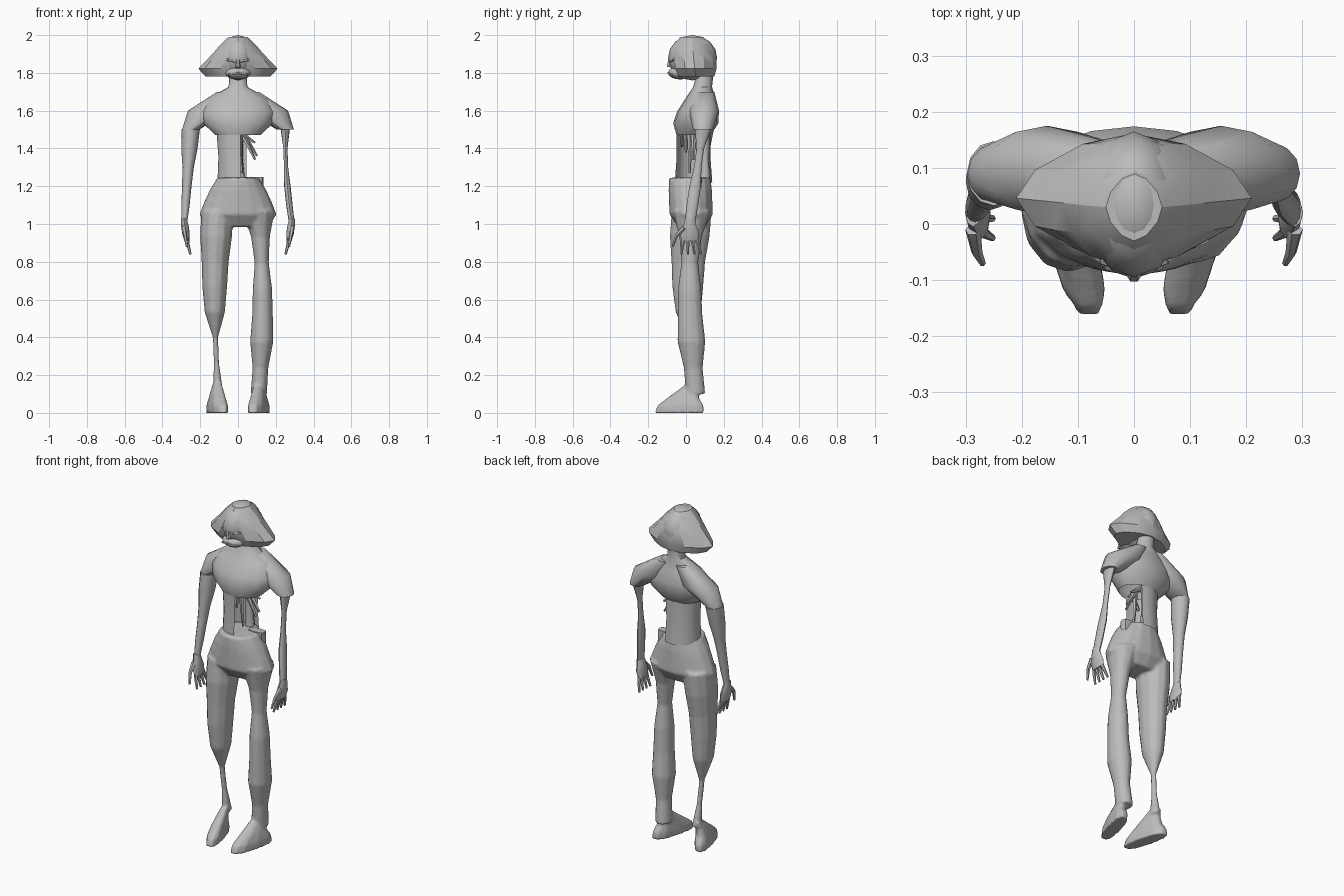
import bpy, bmesh, math
from mathutils import Vector, Matrix

cube = bpy.data.objects.get("Cube")
if cube:
    bpy.data.objects.remove(cube, do_unlink=True)

shade = (0.5, 0.5, 0.5, 1)
grey = bpy.data.materials.new("plain grey")
grey.use_nodes = True
grey.diffuse_color = shade
grey.node_tree.nodes["Principled BSDF"].inputs["Base Color"].default_value = shade


def select(parts):
    bpy.ops.object.select_all(action="DESELECT")
    for part in parts:
        part.select_set(True)
    bpy.context.view_layer.objects.active = parts[0]


def finish(name, bm, angle=45):
    bmesh.ops.recalc_face_normals(bm, faces=bm.faces)
    mesh = bpy.data.meshes.new(name)
    bm.to_mesh(mesh)
    bm.free()
    mesh.materials.append(grey)
    part = bpy.data.objects.new(name, mesh)
    bpy.context.collection.objects.link(part)
    select([part])
    bpy.ops.object.shade_smooth_by_angle(angle=math.radians(angle))
    return part


def fuse(name, parts):
    """Melt overlapping closed parts into one smooth skin."""
    select(parts)
    bpy.ops.object.join()
    parts[0].name = name
    remesh = parts[0].modifiers.new("melt", "REMESH")
    remesh.mode = "VOXEL"
    remesh.voxel_size = .008
    remesh.use_smooth_shade = True
    smooth = parts[0].modifiers.new("soften", "SMOOTH")
    smooth.iterations = 4


def skin(bm, rings, closed=True):
    """Join neighbouring rings of vertices with quads."""
    for upper, lower in zip(rings, rings[1:]):
        count = len(upper)
        for i in range(count if closed else count - 1):
            j = (i + 1) % count
            bm.faces.new((upper[i], upper[j], lower[j], lower[i]))


def ball(name, centre, radii):
    bm = bmesh.new()
    matrix = Matrix.Translation(centre) @ Matrix.Diagonal((*radii, 1))
    bmesh.ops.create_uvsphere(bm, u_segments=12, v_segments=8, radius=1, matrix=matrix)
    finish(name, bm)


def body(name, top, bottom, widths, depths=None, ratio=1, bow=(0, 0), side=1,
         sides=12, power=1, skew=0, arc=None, open_below=False, angle=45):
    """Skin evenly spaced level ovals from top to bottom, along a bowed line."""
    bm = bmesh.new()
    depths = depths or [w * ratio for w in widths]
    top, bottom = Vector(top), Vector(bottom)
    start, end = arc or (0, 360)
    rings = []
    for k, (width, depth) in enumerate(zip(widths, depths)):
        t = k / (len(widths) - 1)
        centre = top.lerp(bottom, t) + Vector((*bow, 0)) * math.sin(math.pi * t)
        ring = []
        for i in range(sides + 1 if arc else sides):
            a = math.radians(start + (end - start) * i / sides)
            c, s = math.cos(a), math.sin(a)
            dx = width * math.copysign(abs(c) ** power, c)
            dy = depth * math.copysign(abs(s) ** power, s)
            ring.append(bm.verts.new((side * (centre.x + dx + skew * dy), centre.y + dy, centre.z)))
        rings.append(ring)
    skin(bm, rings, closed=not arc)
    if not arc:
        bm.faces.new(rings[0])
        if not open_below:
            bm.faces.new(rings[-1])
    return finish(name, bm, angle)


def tube(name, points, thick, thin, sides=6):
    """Skin a tube that tapers along a short path."""
    bm = bmesh.new()
    points = [Vector(p) for p in points]
    last = len(points) - 1
    rings = []
    for k, p in enumerate(points):
        along = (points[min(k + 1, last)] - points[max(k - 1, 0)]).normalized()
        u = along.cross(Vector((0, 1, 0))).normalized()
        v = along.cross(u)
        radius = thick + (thin - thick) * k / last
        turns = [math.tau * i / sides for i in range(sides)]
        rings.append([bm.verts.new(p + radius * (u * math.cos(t) + v * math.sin(t))) for t in turns])
    skin(bm, rings)
    bm.faces.new(rings[0])
    bm.faces.new(rings[-1])
    finish(name, bm)


# Head: narrow skull inside wide side flaps of hair
ball("skull", (0, .035, 1.88), (.09, .13, .12))
ball("jaw", (0, -.03, 1.8), (.07, .065, .035))
body("hair", (0, .03, 1.99), (0, .05, 1.78), [.05, .095, .13, .17, .21, .17],
     depths=[.06, .1, .12, .12, .115, .1], power=1.2, angle=25)
tube("nose", [(0, -.085, 1.88), (0, -.09, 1.83)], .008, .014)
for s in (-1, 1):
    tube("brow", [(0, -.085, 1.86), (s * .06, -.065, 1.87)], .01, .006)
    tube("lip", [(0, -.09, 1.8), (s * .05, -.075, 1.79)], .008, .006)

# Chest, hollow below, above the half of the waist that remains
body("chest", (0, .1, 1.79), (0, .04, 1.47), [.045, .05, .16, .2, .185, .12],
     depths=[.045, .05, .08, .11, .12, .09], sides=16, open_below=True)
body("waist_shell", (0, .04, 1.49), (0, .04, 1.22), [.115, .105, .11], depths=[.09, .09, .1], arc=(65, 277))
body("spine", (0, .1, 1.5), (.01, .1, 1.2), [.03, .02, .03], sides=8)
body("torn_waist_edge", (.085, .06, 1.25), (.085, .06, 1.18), [.05, .05], ratio=.5, sides=8, power=.5)

# Torn strands fan out under the chest
for k, (x, z) in enumerate([(-.05, 1.41), (-.01, 1.38), (.02, 1.27), (.09, 1.34), (.1, 1.36), (.09, 1.43)]):
    y = .02 * k - .02
    tube("torn_strand", [(.01, y, 1.49), (x * .6, y, z * .4 + .88), (x, y, z)], .016, .006, sides=5)

# Arms, with the left one worn thin
shoulder_end, wrist = (.25, .09, 1.5), (.285, .02, 1)
body("right_arm", shoulder_end, wrist, [.048, .043, .03, .025, .022, .015], ratio=1.2, side=-1)
body("left_arm", shoulder_end, wrist, [.024, .011, .011, .017, .017, .015], ratio=1.8, bow=(-.01, 0))

# Right leg wastes away below the knee, left leg above it
lower = [
    body("pelvis", (0, .02, 1.245), (0, .03, .985), [.11, .15, .18, .205, .16],
         depths=[.11, .115, .115, .115, .07], sides=16),
    body("right_leg", (.11, .03, 1.07), (.107, .05, .13), [.085, .085, .072, .066, .054, .014, .014, .026],
         ratio=1.25, bow=(.015, -.03), side=-1),
    body("left_leg", (.11, .03, 1.07), (.11, .05, .1), [.085, .05, .038, .052, .055, .062, .042, .044],
         ratio=1.2, bow=(.02, -.02))]

# Shoulders, hands and feet are the same on both sides
for s, label in ((-1, "right"), (1, "left")):
    body(label + "_shoulder", (.06, .1, 1.7), shoulder_end, [.05, .11, .046],
         depths=[.05, .08, .052], side=s)
    body(label + "_palm", (.287, .02, 1.03), (.27, .02, .91), [.014, .02, .02, .014],
         depths=[.025, .035, .05, .045], sides=8, side=s)
    for i in range(4):
        root, tip = .02 * i - .01, .035 * i - .025
        tube(label + "_finger", [(s * .272, root, .93), (s * .265, (root + tip) / 2, .89), (s * .252, tip, .84)],
             .012, .006)
    tube(label + "_thumb", [(s * .287, -.01, .98), (s * .28, -.05, .94), (s * .27, -.07, .88)], .014, .006)
    lower.append(body(label + "_foot", (.11, .045, .16), (.11, -.035, 0), [.02, .03, .038, .044, .044],
                      depths=[.035, .055, .085, .125, .135], bow=(0, -.02), sides=10, power=.8,
                      skew=.25, side=s))
fuse("hips_and_legs", lower)
